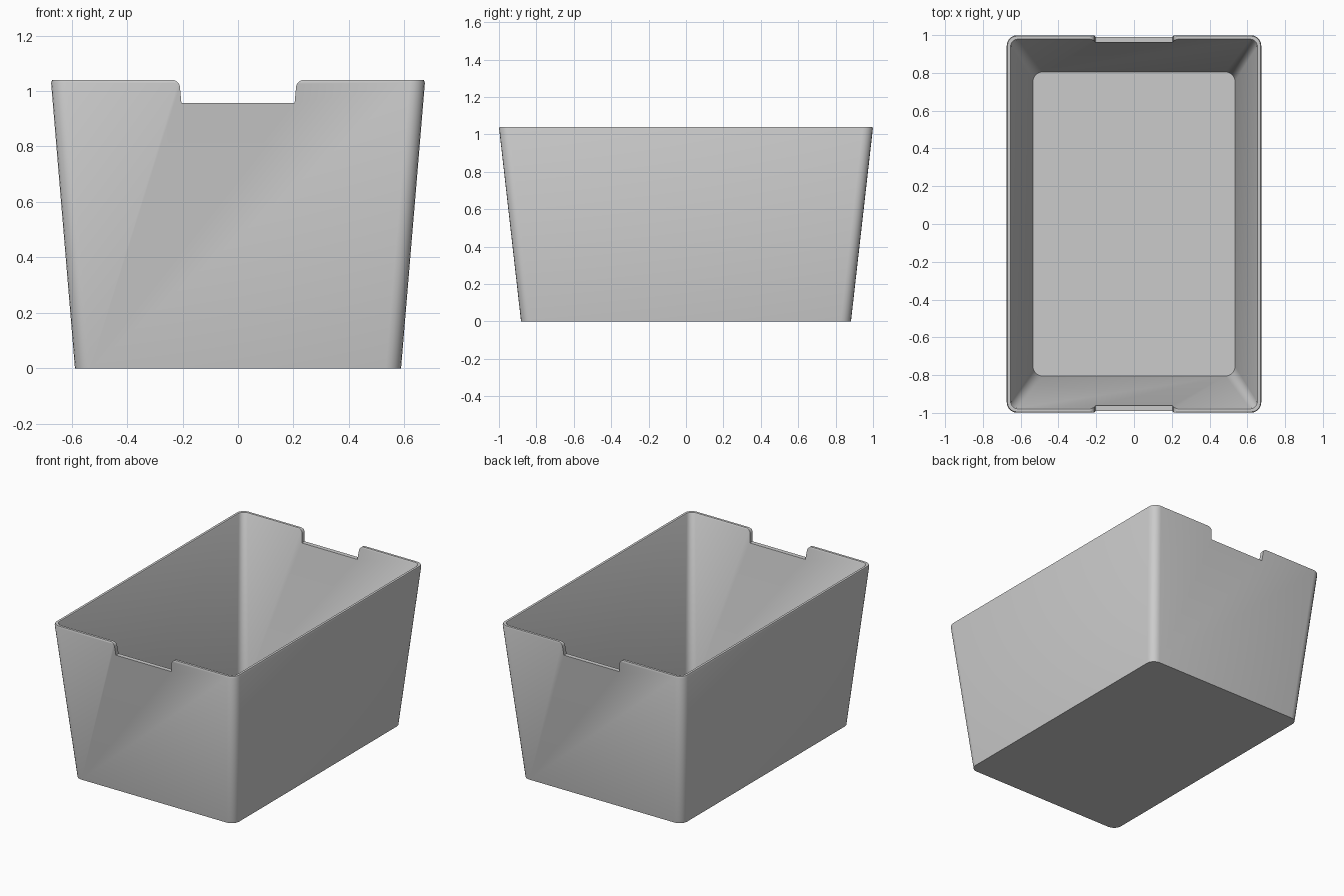
import bpy, bmesh
from math import sin, cos, pi, radians

if "Cube" in bpy.data.objects:
    bpy.data.objects.remove(bpy.data.objects["Cube"])


def rounded_ring(bm, hx, hy, r, z, seg=5):
    """Rounded rectangle of vertices at height z."""
    ring = []
    for i, (sx, sy) in enumerate([(1, 1), (-1, 1), (-1, -1), (1, -1)]):
        for k in range(seg + 1):
            a = (i + k / seg) * pi / 2
            ring.append(bm.verts.new((sx * (hx - r) + r * cos(a),
                                      sy * (hy - r) + r * sin(a), z)))
    return ring


def make_object(name, bm):
    bmesh.ops.recalc_face_normals(bm, faces=bm.faces)
    mesh = bpy.data.meshes.new(name)
    bm.to_mesh(mesh)
    bm.free()
    obj = bpy.data.objects.new(name, mesh)
    bpy.context.collection.objects.link(obj)
    return obj


# Tapered bin shell: outside bottom -> rim -> inside floor
sections = [
    (0.588, 0.882, 0.055, 0.0),
    (0.674, 0.999, 0.055, 1.030),
    (0.670, 0.995, 0.051, 1.040),
    (0.654, 0.979, 0.040, 1.040),
    (0.650, 0.974, 0.038, 1.033),
    (0.535, 0.805, 0.050, 0.030),
]
bm = bmesh.new()
rings = [rounded_ring(bm, *s) for s in sections]
for a, b in zip(rings, rings[1:]):
    for i in range(len(a)):
        j = (i + 1) % len(a)
        bm.faces.new((a[i], a[j], b[j], b[i]))
bm.faces.new(rings[0])
bm.faces.new(rings[-1])
storage_bin = make_object("storage_bin", bm)

# Handle notch cutter: flared profile with rounded upper corners, through both ends
r = 0.03
half = [(0.204, 0.956)]
for k in range(7):
    a = pi - k / 6 * pi / 2
    half.append((0.239 + r * cos(a), 1.0405 - r + r * sin(a)))
half.append((0.239, 1.2))
profile = half + [(-x, z) for x, z in reversed(half)]
bm = bmesh.new()
face = bm.faces.new([bm.verts.new((x, -1.3, z)) for x, z in profile])
ext = bmesh.ops.extrude_face_region(bm, geom=[face])
bmesh.ops.translate(bm, vec=(0, 2.6, 0),
                    verts=[v for v in ext["geom"] if isinstance(v, bmesh.types.BMVert)])
cutter = make_object("notch_cutter", bm)
cutter.hide_render = True

# Cut the notches and smooth the rounded corners
bpy.context.view_layer.objects.active = storage_bin
storage_bin.select_set(True)
mod = storage_bin.modifiers.new("notches", 'BOOLEAN')
mod.operation = 'DIFFERENCE'
mod.solver = 'EXACT'
mod.object = cutter
bpy.ops.object.modifier_apply(modifier=mod.name)
bpy.data.objects.remove(cutter)
bpy.ops.object.shade_smooth_by_angle(angle=radians(30))
